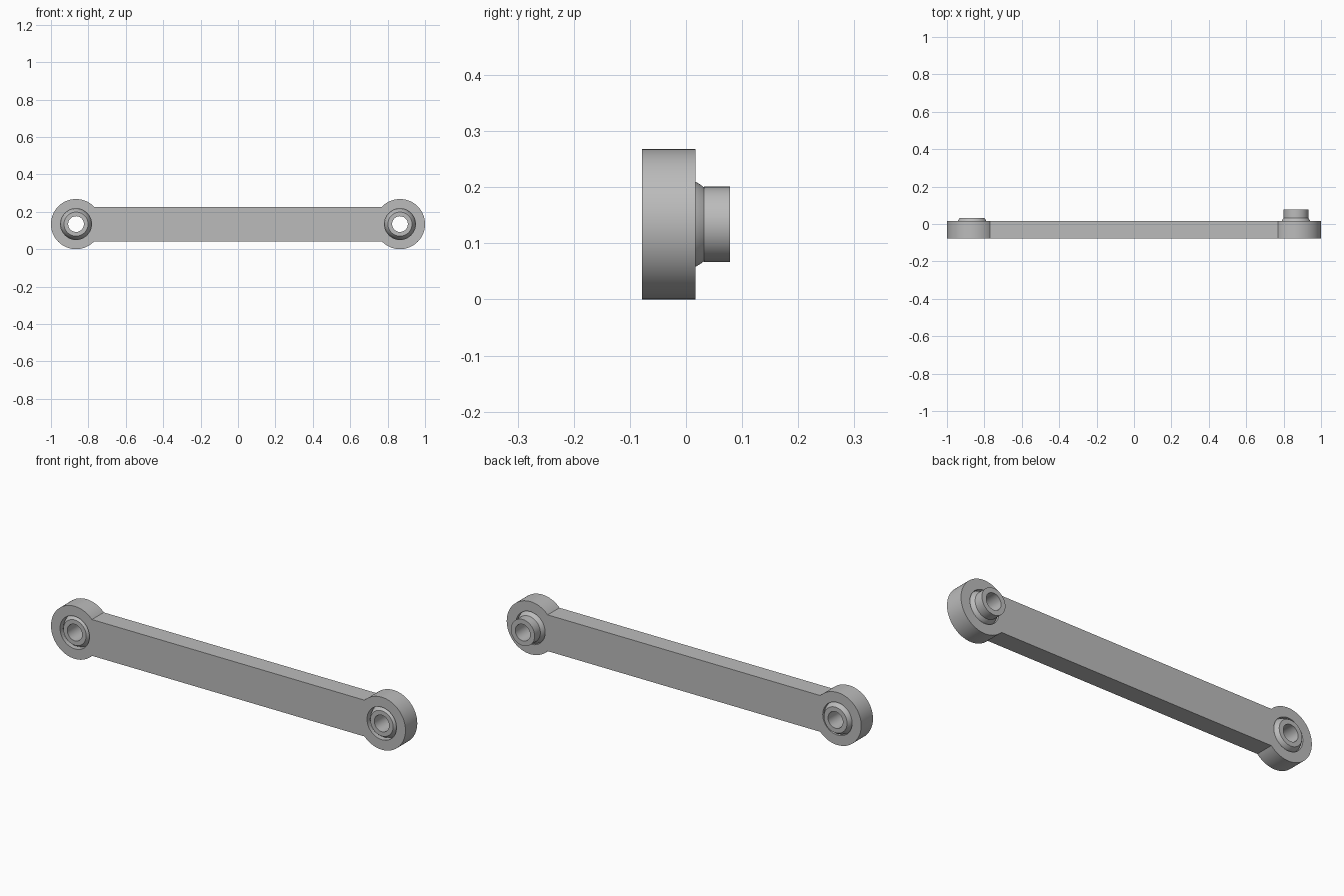
import bpy, bmesh
from math import sin, cos, pi, asin, sqrt, radians
from mathutils import Matrix, Vector

if "Cube" in bpy.data.objects:
    bpy.data.objects.remove(bpy.data.objects["Cube"], do_unlink=True)

END_X, MID_Z, END_R = 0.866, 0.134, 0.134
FRONT, BACK = -0.0787, 0.0165
HALF_H, HOLE_R, BORE_R = 0.0925, 0.083, 0.042
BALL_R, BALL_Y, BALL_BACK, PIN_R, PIN_BACK = 0.0855, -0.0225, 0.0325, 0.067, 0.0787

# Material
steel = bpy.data.materials.new("satin grey")
steel.use_nodes = True
grey = (0.5, 0.5, 0.5, 1)
steel.diffuse_color = grey
steel.node_tree.nodes["Principled BSDF"].inputs["Base Color"].default_value = grey


def finish(obj):
    bpy.ops.object.select_all(action='DESELECT')
    obj.select_set(True)
    bpy.context.view_layer.objects.active = obj
    if obj.type == 'CURVE':
        bpy.ops.object.convert(target='MESH')
    bpy.ops.object.shade_smooth_by_angle(angle=radians(30))


def arc(cx, r, start, end, n):
    return [(cx + r * cos(start + (end - start) * i / n),
             r * sin(start + (end - start) * i / n)) for i in range(n + 1)]


# Link arm: one outline with round ends and two holes, extruded
def link_arm():
    curve = bpy.data.curves.new("link_arm", 'CURVE')
    curve.dimensions, curve.fill_mode = '2D', 'BOTH'
    curve.extrude = (BACK - FRONT) / 2
    a = asin(HALF_H / END_R)
    outline = arc(END_X, END_R, a - pi, pi - a, 72) + arc(-END_X, END_R, a, 2 * pi - a, 72)
    holes = [arc(s * END_X, HOLE_R, 0, 2 * pi, 64)[:-1] for s in (-1, 1)]
    for loop in [outline] + holes:
        spline = curve.splines.new('POLY')
        spline.points.add(len(loop) - 1)
        for point, (x, y) in zip(spline.points, loop):
            point.co = (x, y, 0, 1)
        spline.use_cyclic_u = True
    obj = bpy.data.objects.new("link_arm", curve)
    bpy.context.collection.objects.link(obj)
    curve.materials.append(steel)
    obj.rotation_euler.x = pi / 2
    obj.location = (0, (FRONT + BACK) / 2, MID_Z)
    finish(obj)


# Bearing: a closed (radius, depth) profile turned about the y axis
def bearing(name, cx, back_profile):
    steps = 16
    depths = [FRONT + (BALL_BACK - FRONT) * i / steps for i in range(steps + 1)]
    profile = [(BORE_R, FRONT)]
    profile += [(sqrt(BALL_R ** 2 - (y - BALL_Y) ** 2), y) for y in depths]
    profile += back_profile
    bm = bmesh.new()
    verts = [bm.verts.new((r, y, 0)) for r, y in profile]
    edges = [bm.edges.new((verts[i - 1], verts[i])) for i in range(len(verts))]
    bmesh.ops.spin(bm, geom=verts + edges, cent=(0, 0, 0), axis=(0, 1, 0),
                   angle=2 * pi, steps=64, use_merge=True)
    bmesh.ops.remove_doubles(bm, verts=bm.verts, dist=1e-5)
    bmesh.ops.recalc_face_normals(bm, faces=bm.faces)
    mesh = bpy.data.meshes.new(name)
    bm.to_mesh(mesh)
    bm.free()
    mesh.materials.append(steel)
    obj = bpy.data.objects.new(name, mesh)
    obj.location = (cx, 0, MID_Z)
    bpy.context.collection.objects.link(obj)
    finish(obj)


link_arm()
bearing("right_ball_bearing", -END_X, [(BORE_R, BALL_BACK)])
bearing("left_ball_bearing_with_pin", END_X,
        [(PIN_R, BALL_BACK), (PIN_R, PIN_BACK), (BORE_R, PIN_BACK)])
